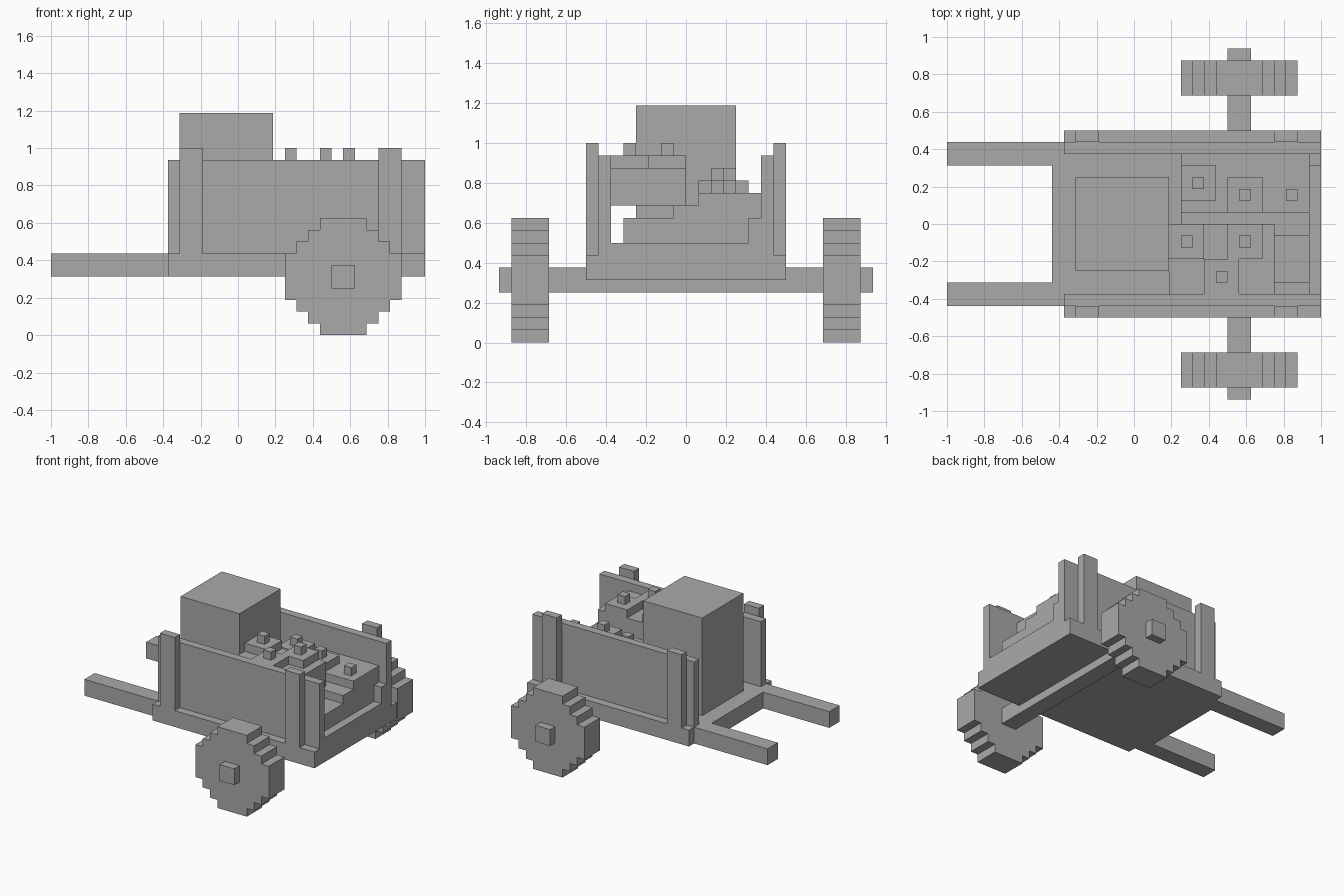
import bpy
import bmesh

U = 1 / 16  # one block

cube = bpy.data.objects.get("Cube")
if cube:
    bpy.data.objects.remove(cube, do_unlink=True)

grey = bpy.data.materials.new("plain_grey")
grey.use_nodes = True
COLOR = (0.4, 0.4, 0.4, 1)
grey.diffuse_color = COLOR
grey.node_tree.nodes["Principled BSDF"].inputs["Base Color"].default_value = COLOR


def finish(name, bm):
    bmesh.ops.recalc_face_normals(bm, faces=bm.faces)
    mesh = bpy.data.meshes.new(name)
    bm.to_mesh(mesh)
    bm.free()
    mesh.materials.append(grey)
    obj = bpy.data.objects.new(name, mesh)
    bpy.context.collection.objects.link(obj)
    return obj


def block(name, xs, ys, zs):
    """Box between the given limits, in blocks."""
    bm = bmesh.new()
    bmesh.ops.create_cube(bm, size=1)
    for v in bm.verts:
        v.co = [U * (lim[0] if c < 0 else lim[1]) for c, lim in zip(v.co, (xs, ys, zs))]
    return finish(name, bm)


def stepped_wheel(name, y0, y1):
    """Disc with a staircase rim, extruded along y."""
    quarter = [(5, 2), (4, 2), (4, 3), (3, 3), (3, 4), (2, 4), (2, 5)]
    ring = []
    for _ in range(4):
        ring += quarter
        quarter = [(-b, a) for a, b in quarter]
    bm = bmesh.new()
    face = bm.faces.new([bm.verts.new(((9 + a) * U, y0 * U, (5 + b) * U)) for a, b in ring])
    out = bmesh.ops.extrude_face_region(bm, geom=[face])
    moved = [g for g in out["geom"] if isinstance(g, bmesh.types.BMVert)]
    bmesh.ops.translate(bm, verts=moved, vec=(0, (y1 - y0) * U, 0))
    return finish(name, bm)


# Cart bed
block("bed", (-6, 16), (-8, 8), (5, 7))
block("bed_back_edge", (-7, -6), (-7, 7), (5, 7))
block("end_sill", (15, 16), (-6, 6), (7, 8))
block("end_stub", (15, 16), (5, 6), (8, 10))

# Sides, handles and wheels
for side, s in (("front", -1), ("back", 1)):
    def span(a, b):
        return tuple(sorted((s * a, s * b)))
    block(side + "_side_panel", (-6, 16), span(6, 7), (7, 15))
    for label, x in (("inner", -5), ("outer", 12)):
        block(f"{side}_{label}_post", (x, x + 2), span(7, 8), (7, 16))
    block(side + "_handle", (-16, -7), span(5, 7), (5, 7))
    stepped_wheel(side + "_wheel", *span(11, 14))
block("axle", (8, 10), (-15, 15), (4, 6))

# Cargo
block("large_crate", (-5, 3), (-4, 4), (7, 19))
block("tall_sack", (4, 15), (1, 6), (7, 12))
block("middle_sack", (4, 15), (-1, 1), (7, 11))
block("low_sack", (4, 15), (-5, -1), (7, 10))
block("top_sack", (3, 12), (-6, 0), (11, 14))

# Small produce with stems
for i, (x, y, z) in enumerate([(3, -3, 14), (8, -3, 14), (6, -6, 14), (4, 2, 12), (8, 1, 12)]):
    block(f"produce_{i}", (x, x + 3), (y, y + 3), (z, z + 1))
    block(f"produce_stem_{i}", (x + 1, x + 2), (y + 1, y + 2), (z + 1, z + 2))
block("sack_stem", (13, 14), (2, 3), (12, 13))
